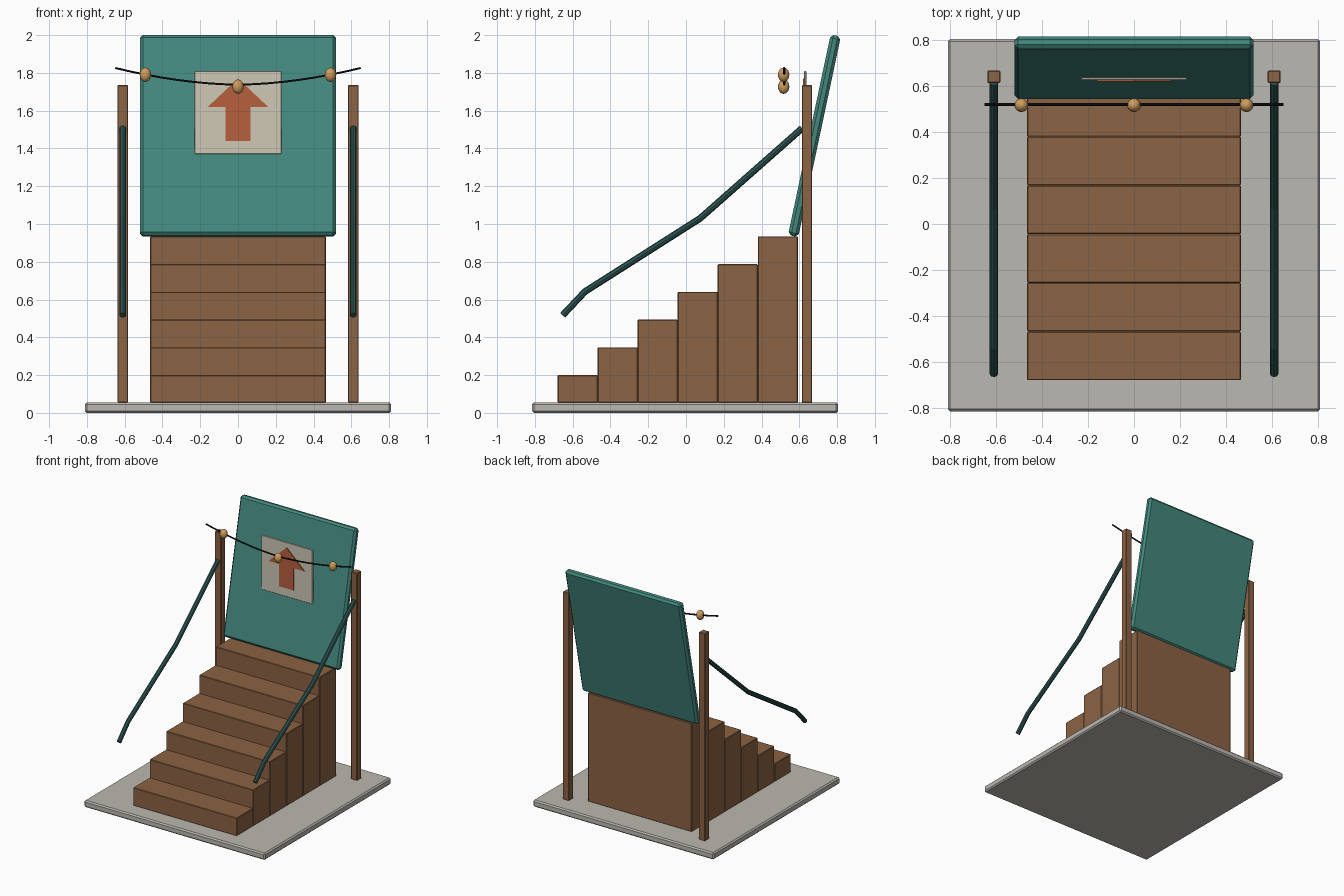
import bpy, bmesh
from math import radians

if "Cube" in bpy.data.objects:
    bpy.data.objects.remove(bpy.data.objects["Cube"])


def material(name, rgb):
    m = bpy.data.materials.new(name)
    m.diffuse_color = (*rgb, 1)
    m.use_nodes = True
    m.node_tree.nodes["Principled BSDF"].inputs["Base Color"].default_value = m.diffuse_color
    return m


STONE = material("stone", (0.50, 0.48, 0.44))
WOOD = material("wood", (0.26, 0.125, 0.056))
TEAL = material("teal", (0.056, 0.25, 0.21))
DARK_TEAL = material("dark_teal", (0.025, 0.09, 0.085))
CREAM = material("cream", (0.63, 0.58, 0.47))
RUST = material("rust", (0.48, 0.115, 0.048))
BLACK = material("black", (0.01, 0.01, 0.01))
AMBER = material("amber", (0.62, 0.34, 0.11))


def box(name, lo, hi, mat, bevel=0.004, tilt=0):
    bpy.ops.mesh.primitive_cube_add(
        size=1, location=[(a + b) / 2 for a, b in zip(lo, hi)], rotation=(tilt, 0, 0))
    ob = bpy.context.object
    ob.name = name
    ob.scale = [b - a for a, b in zip(lo, hi)]
    bpy.ops.object.transform_apply(location=False, rotation=False, scale=True)
    mod = ob.modifiers.new("Bevel", 'BEVEL')
    mod.width = bevel
    mod.segments = 1
    ob.data.materials.append(mat)
    return ob


def tube(name, points, radius, mat, sides_res):
    cu = bpy.data.curves.new(name, 'CURVE')
    cu.dimensions = '3D'
    cu.bevel_depth = radius
    cu.bevel_resolution = sides_res
    cu.use_fill_caps = True
    sp = cu.splines.new('POLY')
    sp.points.add(len(points) - 1)
    for p, co in zip(sp.points, points):
        p.co = (*co, 1)
    sp.use_smooth = False
    ob = bpy.data.objects.new(name, cu)
    bpy.context.collection.objects.link(ob)
    cu.materials.append(mat)
    return ob


# Base slab
box("base_slab", (-0.81, -0.815, 0), (0.81, 0.805, 0.055), STONE, 0.01)

# Staircase: solid blocks of rising height
STEPS, TREAD, RISE = 6, 0.212, 0.147
for i in range(STEPS):
    y = -0.68 + i * TREAD
    box(f"step_{i + 1}", (-0.465, y, 0.054), (0.465, y + TREAD, 0.20 + i * RISE), WOOD)

# Leaning back panel
box("back_panel", (-0.52, 0.6525, 0.9245), (0.52, 0.7075, 2.0095), TEAL, 0.016, radians(-12))

# Posts and bent handrails on both sides
RAIL = [(-0.653, 0.517), (-0.535, 0.642), (0.075, 1.03), (0.615, 1.507)]
for side, s in (("left", -1), ("right", 1)):
    x = s * 0.61
    box(side + "_post", (x - 0.028, 0.613, 0.054), (x + 0.028, 0.668, 1.735), WOOD)
    tube(side + "_handrail", [(x, y, z) for y, z in RAIL], 0.018, DARK_TEAL, 2)

# Sign board
box("sign_board", (-0.23, 0.626, 1.37), (0.23, 0.638, 1.81), CREAM, 0.003)

# Arrow on the sign, extruded from its outline
half = [(0.065, 1.44), (0.065, 1.62), (0.16, 1.62)]
outline = half + [(0, 1.77)] + [(-x, z) for x, z in reversed(half)]
bm = bmesh.new()
face = bm.faces.new([bm.verts.new((x, 0.62, z)) for x, z in outline])
ext = bmesh.ops.extrude_face_region(bm, geom=[face])
bmesh.ops.translate(bm, vec=(0, 0.007, 0),
                    verts=[g for g in ext["geom"] if isinstance(g, bmesh.types.BMVert)])
bmesh.ops.recalc_face_normals(bm, faces=bm.faces)
me = bpy.data.meshes.new("sign_arrow")
bm.to_mesh(me)
bm.free()
me.materials.append(RUST)
bpy.context.collection.objects.link(bpy.data.objects.new("sign_arrow", me))


# Sagging light string with bulbs
def sag(x):
    return 1.738 + 0.088 * (abs(x) / 0.65) ** 1.8


N = 16
tube("light_string", [(x, 0.52, sag(x)) for x in (-0.65 + 1.3 * i / N for i in range(N + 1))],
     0.006, BLACK, 1)
for i, x in enumerate((-0.49, 0, 0.49)):
    bpy.ops.mesh.primitive_uv_sphere_add(
        segments=16, ring_count=10, radius=1,
        location=(x, 0.517, 1.79 if x else 1.727), scale=(0.03, 0.03, 0.038))
    bulb = bpy.context.object
    bulb.name = f"bulb_{i + 1}"
    bulb.data.materials.append(AMBER)
    bpy.ops.object.shade_smooth()
